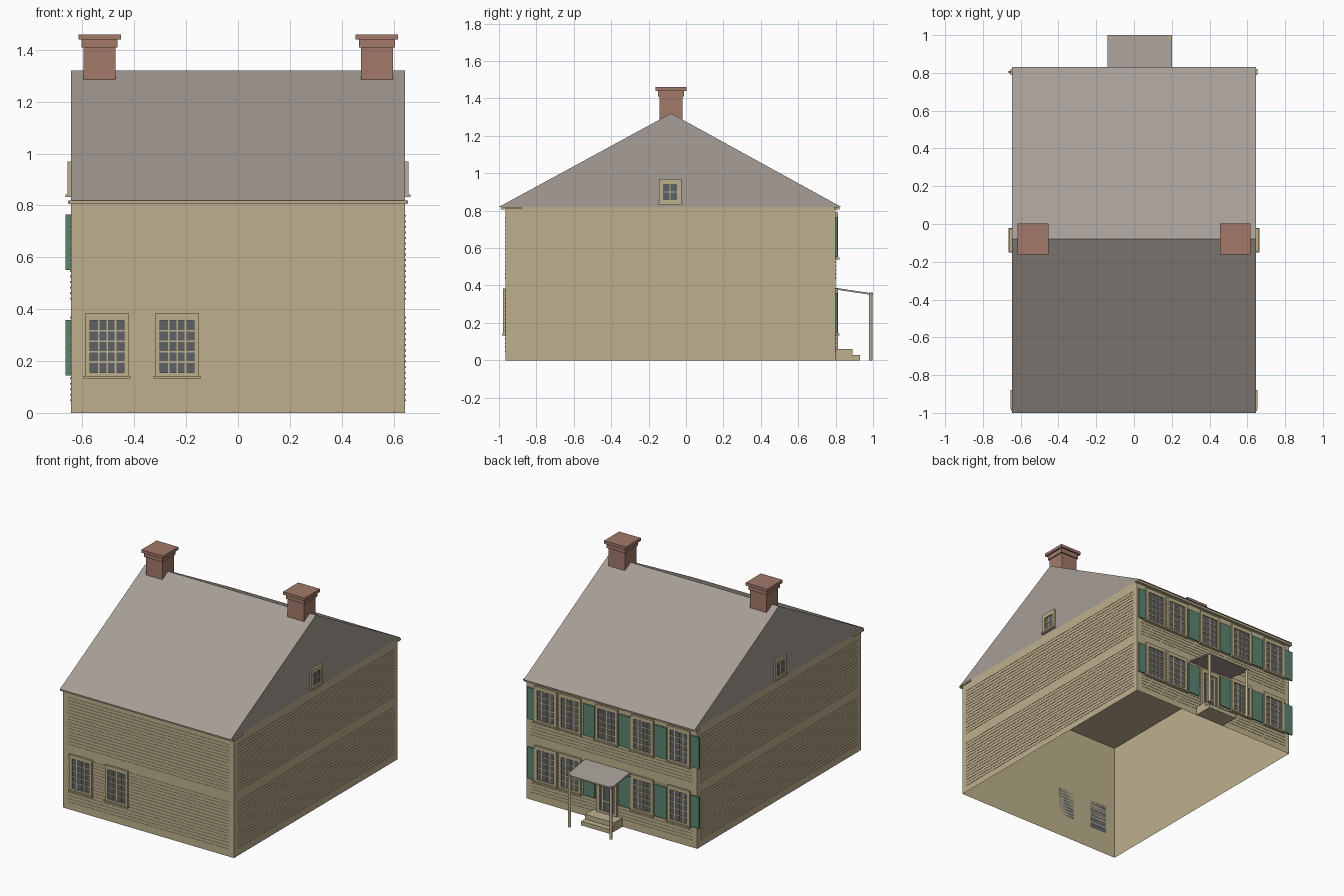
import bpy, bmesh, math
from mathutils import Matrix, Vector

cube = bpy.data.objects.get("Cube")
if cube:
    bpy.data.objects.remove(cube, do_unlink=True)


def material(name, rgb):
    lin = [((c / 255 + 0.055) / 1.055) ** 2.4 for c in rgb] + [1.0]
    m = bpy.data.materials.new(name)
    m.use_nodes = True
    m.diffuse_color = lin
    bsdf = m.node_tree.nodes["Principled BSDF"]
    bsdf.inputs["Base Color"].default_value = lin
    bsdf.inputs["Roughness"].default_value = 0.9
    return m


MATS = [material("cream_paint", (190, 176, 141)), material("grey_roof", (166, 158, 151)),
        material("red_brick", (162, 121, 106)), material("green_shutter", (92, 132, 112)),
        material("dark_glass", (94, 98, 102))]
CREAM, ROOF, BRICK, GREEN, GLASS = range(len(MATS))


def box(bm, x, y, z, mat):
    """Add a box given its (min, max) along each axis."""
    size = Matrix.Diagonal((x[1] - x[0], y[1] - y[0], z[1] - z[0], 1))
    mid = Matrix.Translation((sum(x) / 2, sum(y) / 2, sum(z) / 2))
    verts = bmesh.ops.create_cube(bm, size=1, matrix=mid @ size)["verts"]
    for f in {f for v in verts for f in v.link_faces}:
        f.material_index = mat


def finish(name, bm, matrix=None):
    if matrix:
        bm.transform(matrix)
    me = bpy.data.meshes.new(name)
    bm.to_mesh(me)
    bm.free()
    for m in MATS:
        me.materials.append(m)
    ob = bpy.data.objects.new(name, me)
    bpy.context.collection.objects.link(ob)
    return ob


def part(name, boxes, mat, matrix=None):
    bm = bmesh.new()
    for b in boxes:
        box(bm, *b, mat)
    return finish(name, bm, matrix)


def prism(name, profile, x0, x1, mat):
    """Extrude a (y, z) profile along x."""
    bm = bmesh.new()
    face = bm.faces.new([bm.verts.new((x0, y, z)) for y, z in profile])
    out = bmesh.ops.extrude_face_region(bm, geom=[face])["geom"]
    for v in out:
        if isinstance(v, bmesh.types.BMVert):
            v.co.x = x1
    bmesh.ops.recalc_face_normals(bm, faces=bm.faces)
    for f in bm.faces:
        f.material_index = mat
    return finish(name, bm)


def placed(x, y, z, turn):
    return Matrix.Translation((x, y, z)) @ Matrix.Rotation(turn, 4, 'Z')


def window(name, place, w, h, cols, rows, trim=0.02, sill=True):
    """Window facing -y locally, its bottom centre at the origin."""
    bm = bmesh.new()
    a, d = w / 2, 0.013
    gx, gz = (-a + trim, a - trim), (trim * 0.8, h - trim * 1.3)
    box(bm, gx, (-0.006, 0), gz, GLASS)
    for s in (-1, 1):
        box(bm, sorted((s * a, s * (a - trim))), (-d, 0), (0, h), CREAM)
    box(bm, gx, (-d, 0), (0, gz[0]), CREAM)
    box(bm, gx, (-d, 0), (gz[1], h), CREAM)
    # glazing bars
    for i in range(1, cols):
        x = gx[0] + (gx[1] - gx[0]) * i / cols
        box(bm, (x - 0.003, x + 0.003), (-0.009, 0), gz, CREAM)
    for i in range(1, rows):
        z = gz[0] + (gz[1] - gz[0]) * i / rows
        box(bm, gx, (-0.009, 0), (z - 0.003, z + 0.003), CREAM)
    if sill:
        box(bm, (-a - 0.005, a + 0.005), (-0.02, 0), (-0.007, 0.003), CREAM)
    return finish(name, bm, place)


W, FRONT, BACK, EAVE = 0.645, -0.965, 0.80, 0.82
RIDGE_Y, RIDGE_Z = -0.08, 1.32

# wall shell, open underneath
bm = bmesh.new()
box(bm, (-W, W), (FRONT, BACK), (0, EAVE), CREAM)
bm.faces.ensure_lookup_table()
floor = min(bm.faces, key=lambda f: f.calc_center_median().z)
bmesh.ops.delete(bm, geom=[floor], context='FACES_ONLY')
finish("walls", bm)

# roof with gables, and eave trim
prism("roof", [(-1, EAVE), (0.83, EAVE), (RIDGE_Y, RIDGE_Z)], -W, W, ROOF)
trim = [((-0.65, 0.65), (-0.99, FRONT), (0.805, EAVE)),
        ((-0.65, 0.65), (BACK, 0.82), (0.805, EAVE))]
for s in (-1, 1):
    x = sorted((s * W, s * 0.655))
    trim += [(x, (-0.98, -0.88), (0.808, EAVE)), (x, (0.79, 0.82), (0.808, EAVE))]
part("eave_trim", trim, CREAM)

# clapboard strips on all four sides, in two bands
mid_y, half_depth = (FRONT + BACK) / 2, (BACK - FRONT) / 2
sides = {"front": (0, FRONT, 0, W), "back": (0, BACK, math.pi, W),
         "left": (W, mid_y, math.pi / 2, half_depth),
         "right": (-W, mid_y, -math.pi / 2, half_depth)}
for side, (x, y, turn, half) in sides.items():
    strips = []
    for base in (0.045, 0.437):
        for i in range(16):
            z = base + i * 0.0213
            strips.append(((-half + 0.036, half - 0.036), (-0.002, 0), (z, z + 0.007)))
    part(side + "_clapboards", strips, CREAM, placed(x, y, 0, turn))

# front windows
for i, x in enumerate((-0.505, -0.235)):
    window(f"front_window_{i + 1}", placed(x, FRONT, 0.14, 0), 0.17, 0.243, 4, 5)

# gable windows
for name, s in (("left", 1), ("right", -1)):
    window(name + "_gable_window", placed(s * W, -0.085, 0.84, s * math.pi / 2),
           0.12, 0.13, 2, 2, trim=0.022)

# back windows and shutters on both storeys
CENTRES = (0.493, 0.311, 0.034, -0.235, -0.511)
SHUTTERS = ((0.582, 0.635), (0.123, 0.213), (-0.146, -0.056), (-0.418, -0.326), (-0.665, -0.6))
for storey, z in (("lower", 0.14), ("upper", 0.547)):
    for i, x in enumerate(CENTRES):
        if storey == "upper" or i != 2:
            window(f"{storey}_back_window_{i + 1}", placed(x, BACK, z, math.pi),
                   0.167, 0.243, 4, 5)
    part(storey + "_shutters",
         [(x, (BACK, BACK + 0.009), (z + 0.004, z + 0.219)) for x in SHUTTERS], GREEN)

# glazed back door with its frame
DOOR_X = 0.03
window("door", placed(DOOR_X, BACK, 0.06, math.pi), 0.15, 0.30, 1, 1, trim=0.02, sill=False)
part("door_stiles", [((DOOR_X + o - 0.005, DOOR_X + o + 0.005), (BACK, BACK + 0.011),
                      (0.07, 0.34)) for o in (-0.03, 0.03)], CREAM)
part("door_rails", [((DOOR_X - 0.03, DOOR_X + 0.03), (BACK, BACK + 0.011), (z, z + 0.01))
                    for z in (0.14, 0.30)], CREAM)

# steps
part("steps", [((DOOR_X - 0.11, DOOR_X + 0.11), (BACK, 0.89), (0, 0.06)),
               ((DOOR_X - 0.11, DOOR_X + 0.11), (0.89, 0.93), (0, 0.028))], CREAM)

# porch roof and posts
prism("porch_roof", [(BACK, 0.378), (1, 0.348), (1, 0.357), (BACK, 0.387)], -0.14, 0.20, ROOF)
for i, x in enumerate((-0.126, 0.187)):
    bm = bmesh.new()
    bmesh.ops.create_cone(bm, cap_ends=True, segments=12, radius1=0.01, radius2=0.01,
                          depth=0.362, matrix=Matrix.Translation((x, 0.988, 0.181)))
    post = finish(f"porch_post_{i + 1}", bm)

# chimneys: stack and two stepped caps
for name, x in (("right", -0.534), ("left", 0.536)):
    tiers = []
    for r, z0, z1 in ((0.062, 1.2, 1.41), (0.07, 1.41, 1.44), (0.082, 1.44, 1.46)):
        tiers.append(((x - r, x + r), (RIDGE_Y - r, RIDGE_Y + r), (z0, z1)))
    part(name + "_chimney", tiers, BRICK)
